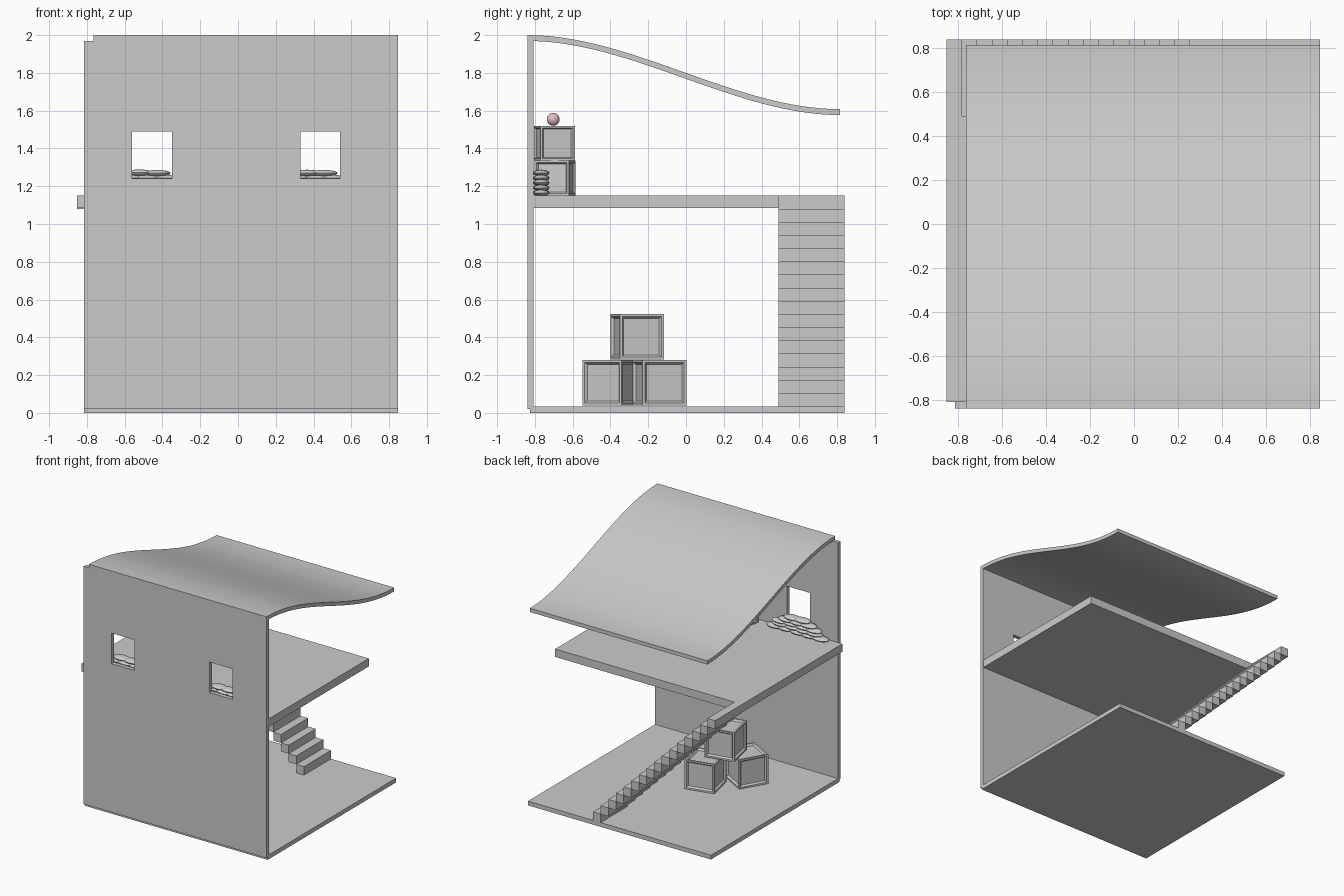
import bpy, bmesh, math, random
from mathutils import Matrix

if "Cube" in bpy.data.objects:
    bpy.data.objects.remove(bpy.data.objects["Cube"])

random.seed(4)


def add_object(name, bm):
    bmesh.ops.recalc_face_normals(bm, faces=bm.faces[:])
    mesh = bpy.data.meshes.new(name)
    bm.to_mesh(mesh)
    bm.free()
    obj = bpy.data.objects.new(name, mesh)
    bpy.context.collection.objects.link(obj)
    return obj


def add_box(name, x, y, z):
    """Box from (min, max) pairs."""
    bm = bmesh.new()
    size = [b - a for a, b in (x, y, z)]
    mid = [(a + b) / 2 for a, b in (x, y, z)]
    bmesh.ops.create_cube(bm, size=1, matrix=Matrix.Translation(mid) @ Matrix.Diagonal((*size, 1)))
    return add_object(name, bm)


def smooth(obj):
    bpy.ops.object.select_all(action='DESELECT')
    obj.select_set(True)
    bpy.context.view_layer.objects.active = obj
    bpy.ops.object.shade_smooth_by_angle(angle=math.radians(35))


def extrude_profile(name, points, axis_min, axis_max):
    """Extrude a closed (y, z) profile along x."""
    bm = bmesh.new()
    face = bm.faces.new([bm.verts.new((axis_min, y, z)) for y, z in points])
    ext = bmesh.ops.extrude_face_region(bm, geom=[face])
    verts = [g for g in ext["geom"] if isinstance(g, bmesh.types.BMVert)]
    bmesh.ops.translate(bm, verts=verts, vec=(axis_max - axis_min, 0, 0))
    return add_object(name, bm)


def add_crate(name, size, x, y, base, angle):
    """Crate with a raised frame around a sunken panel on every face."""
    bm = bmesh.new()
    bmesh.ops.create_cube(bm, size=size)
    faces = bm.faces[:]
    bmesh.ops.inset_individual(bm, faces=faces, thickness=size * 0.08)
    bmesh.ops.inset_individual(bm, faces=faces, thickness=size * 0.06, depth=-size * 0.06)
    obj = add_object(name, bm)
    obj.location = (x, y, base + size / 2)
    obj.rotation_euler.z = math.radians(angle)


def add_ellipsoid(name, location, radii, segments=20, rings=12):
    bm = bmesh.new()
    bmesh.ops.create_uvsphere(bm, u_segments=segments, v_segments=rings, radius=1,
                              matrix=Matrix.Diagonal((*radii, 1)))
    obj = add_object(name, bm)
    obj.location = location
    smooth(obj)
    return obj


# floors
add_box("ground_floor", (-0.815, 0.847), (-0.825, 0.84), (0, 0.035))
add_box("upper_floor", (-0.853, 0.845), (-0.81, 0.49), (1.085, 1.15))

# front wall with two window openings
wall = add_box("front_wall", (-0.815, 0.847), (-0.84, -0.808), (0.02, 1.97))
for x0, x1 in ((-0.56, -0.35), (0.33, 0.54)):
    cutter = add_box("window_cutter", (x0, x1), (-0.9, -0.7), (1.24, 1.49))
    mod = wall.modifiers.new("window", 'BOOLEAN')
    mod.object = cutter
    mod.operation = 'DIFFERENCE'
    mod.solver = 'EXACT'
    cutter.hide_render = True
    cutter.hide_viewport = False
    cutter.display_type = 'WIRE'
bpy.ops.object.select_all(action='DESELECT')
wall.select_set(True)
bpy.context.view_layer.objects.active = wall
for mod in list(wall.modifiers):
    cutter = mod.object
    bpy.ops.object.modifier_apply(modifier=mod.name)
    bpy.data.objects.remove(cutter)

# S-curved roof sheet
top, bottom = [], []
for i in range(33):
    t = i / 32
    y = -0.84 + 1.655 * t
    z = 2.0 - 0.392 * t * t * (3 - 2 * t)
    top.append((y, z))
    bottom.append((y, z - 0.031))
smooth(extrude_profile("roof", top + bottom[::-1], -0.765, 0.847))

# staircase of 16 solid treads along the back
PITCH, RISE = 0.0693, 0.0697
for i in range(16):
    x = -0.853 + PITCH * i
    z = 1.15 - RISE * i
    add_box(f"stair_tread_{16 - i}", (x, x + PITCH), (0.49, 0.84), (z - RISE, z))

# crates on the ground floor
add_crate("ground_crate_a", 0.24, -0.08, -0.14, 0.04, 13)
add_crate("ground_crate_b", 0.24, -0.283, -0.385, 0.04, -30)
add_crate("ground_crate_top", 0.24, -0.18, -0.258, 0.283, 12)

# crates and pink ball on the upper floor
add_crate("upper_crate_low", 0.185, -0.015, -0.693, 1.15, -11)
add_crate("upper_crate_high", 0.185, -0.015, -0.697, 1.335, 11)
ball = add_ellipsoid("pink_ball", (-0.015, -0.703, 1.554), (0.034, 0.034, 0.034))
pink = bpy.data.materials.new("pink")
pink.diffuse_color = (0.8, 0.5, 0.53, 1)
pink.use_nodes = True
pink.node_tree.nodes["Principled BSDF"].inputs["Base Color"].default_value = pink.diffuse_color
ball.data.materials.append(pink)

# sandbags piled under each window
for side, cx in (("left", -0.48), ("right", 0.41)):
    for row, count in enumerate((5, 4, 4, 3, 2)):
        for i in range(count):
            x = cx + (i - (count - 1) / 2) * 0.1 + random.uniform(-0.01, 0.01)
            z = 1.166 + row * 0.026 + random.uniform(-0.002, 0.002)
            add_ellipsoid(f"sandbag_{side}_{row}_{i}", (x, -0.766, z), (0.073, 0.043, 0.017), 16, 8)
